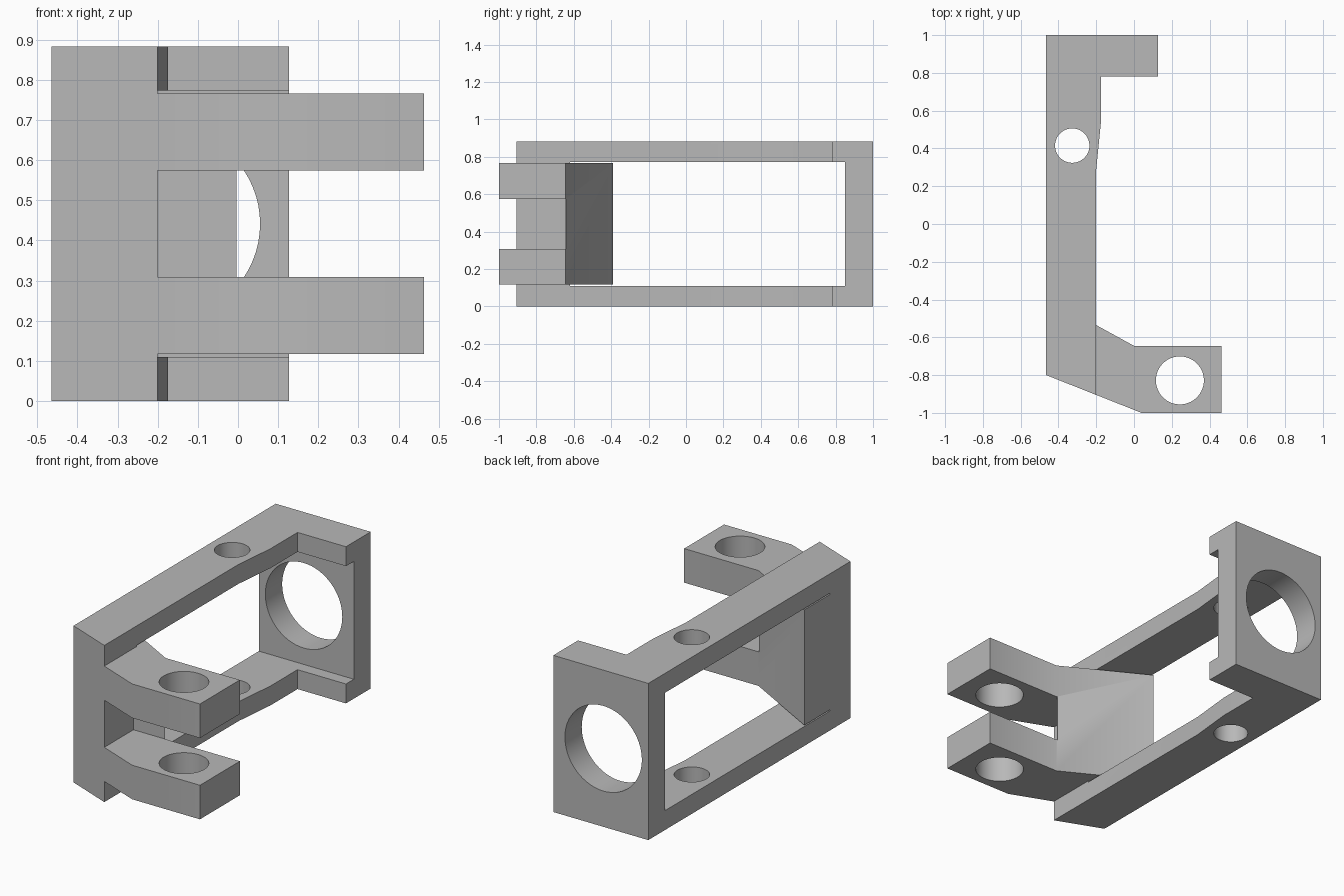
import bpy
import bmesh
import math

if "Cube" in bpy.data.objects:
    bpy.data.objects.remove(bpy.data.objects["Cube"], do_unlink=True)

HEIGHT = 0.883
MID = HEIGHT / 2

grey = bpy.data.materials.new("plain_grey")
grey.use_nodes = True
grey.diffuse_color = (0.48, 0.48, 0.48, 1)
grey.node_tree.nodes["Principled BSDF"].inputs["Base Color"].default_value = grey.diffuse_color


def prism(name, outline, z0, z1):
    """Extrude a plan outline between two heights."""
    bm = bmesh.new()
    face = bm.faces.new([bm.verts.new((x, y, z0)) for x, y in outline])
    grown = bmesh.ops.extrude_face_region(bm, geom=[face])["geom"]
    bmesh.ops.translate(bm, vec=(0, 0, z1 - z0),
                        verts=[v for v in grown if isinstance(v, bmesh.types.BMVert)])
    bmesh.ops.recalc_face_normals(bm, faces=bm.faces)
    mesh = bpy.data.meshes.new(name)
    bm.to_mesh(mesh)
    bm.free()
    mesh.materials.append(grey)
    obj = bpy.data.objects.new(name, mesh)
    bpy.context.collection.objects.link(obj)
    return obj


def cylinder(name, radius, depth, location, tilt=0):
    bpy.ops.mesh.primitive_cylinder_add(vertices=64, radius=radius, depth=depth,
                                        location=location, rotation=(tilt, 0, 0))
    obj = bpy.context.object
    obj.name = name
    obj.data.materials.append(grey)
    return obj


def combine(target, tool, operation):
    """Apply a boolean and discard the tool."""
    tool.hide_render = True
    bpy.context.view_layer.update()
    mod = target.modifiers.new(operation, 'BOOLEAN')
    mod.operation = operation
    mod.solver = 'EXACT'
    mod.object = tool
    bpy.ops.object.select_all(action='DESELECT')
    bpy.context.view_layer.objects.active = target
    target.select_set(True)
    bpy.ops.object.modifier_apply(modifier=mod.name)
    bpy.data.objects.remove(tool, do_unlink=True)


# Hook-shaped frame with a large window through its side
frame = prism("bracket_frame", [
    (-0.465, 1), (0.127, 1), (0.127, 0.78), (-0.175, 0.78), (-0.175, 0.54),
    (-0.2, 0.29), (-0.2, -0.905), (-0.465, -0.8)], 0, HEIGHT)
window = prism("window_cutter", [(-1, -0.62), (1, -0.62), (1, 0.85), (-1, 0.85)],
               MID - 0.332, MID + 0.332)
combine(frame, window, 'DIFFERENCE')

# Round opening in the back plate and pin holes in both rails
combine(frame, cylinder("back_opening_cutter", 0.24, 0.6, (-0.185, 1, MID), math.pi / 2),
        'DIFFERENCE')
combine(frame, cylinder("rail_hole_cutter", 0.091, 2, (-0.327, 0.415, MID)), 'DIFFERENCE')

# Forked arm with a sloped web
arm = prism("forked_arm", [
    (-0.465, -0.39), (0, -0.645), (0.463, -0.645), (0.463, -1), (0.04, -1),
    (-0.2, -0.905), (-0.3, -0.7), (-0.465, -0.7)], MID - 0.325, MID + 0.325)
slot = prism("fork_slot_cutter", [
    (-0.22, -1.2), (0.6, -1.2), (0.6, -0.6), (-0.004, -0.6), (-0.004, -0.645),
    (-0.22, -0.645)], MID - 0.133, MID + 0.133)
combine(arm, slot, 'DIFFERENCE')
combine(arm, cylinder("arm_hole_cutter", 0.127, 2, (0.243, -0.828, MID)), 'DIFFERENCE')

# Join the arm to the frame and smooth the hole walls
combine(frame, arm, 'UNION')
bpy.ops.object.shade_smooth_by_angle(angle=math.radians(30))
